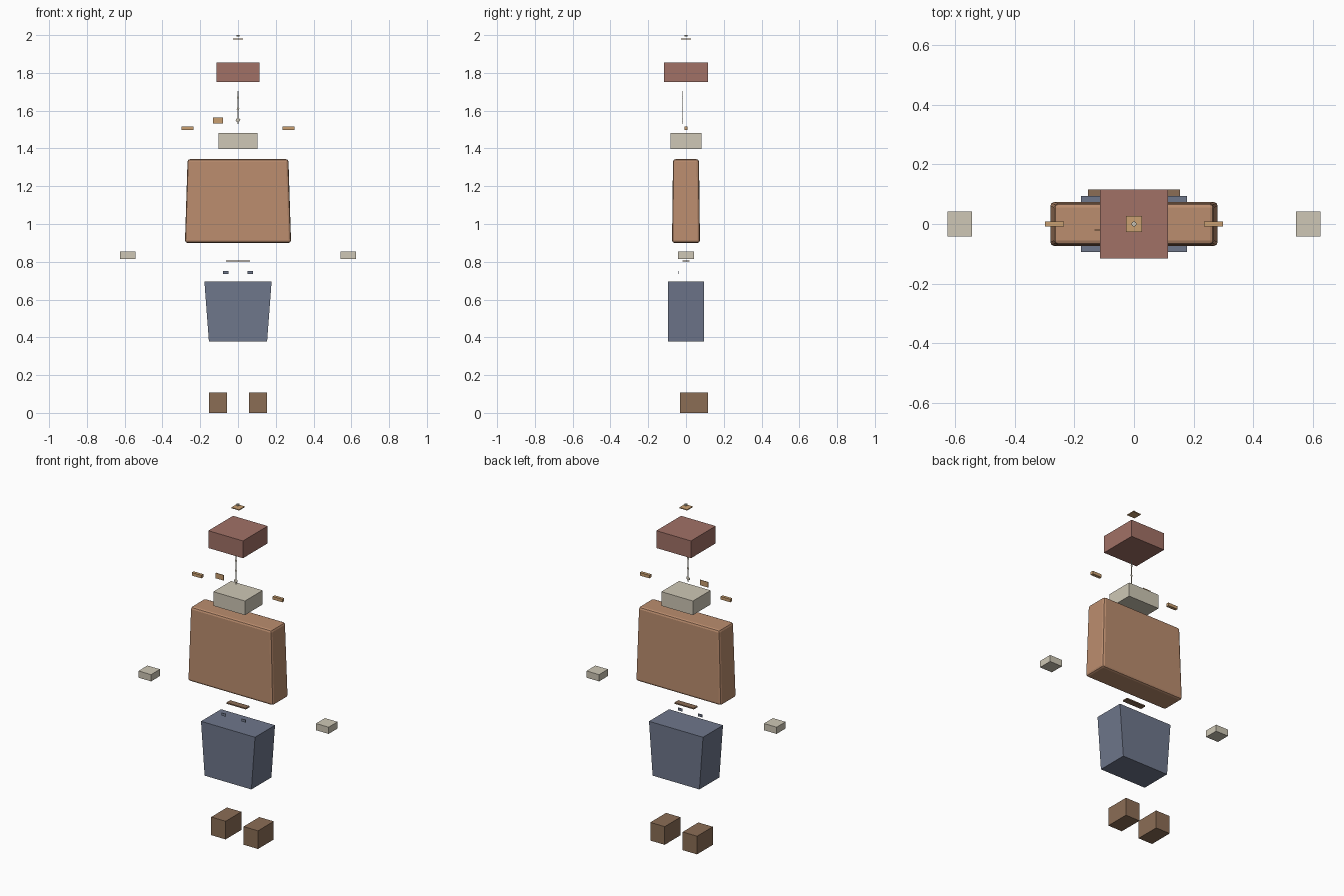
import bpy, bmesh, math

if "Cube" in bpy.data.objects:
    bpy.data.objects.remove(bpy.data.objects["Cube"])


def mat(name, rgb):
    m = bpy.data.materials.new(name)
    m.diffuse_color = [(c / 255) ** 2.2 for c in rgb] + [1]
    m.use_nodes = True
    m.node_tree.nodes["Principled BSDF"].inputs["Base Color"].default_value = m.diffuse_color
    return m


HAIR = mat("russet", (160, 112, 102))
TAN = mat("tan", (186, 140, 110))
BONE = mat("bone", (205, 198, 180))
BLUE = mat("slate", (110, 118, 138))
LEATHER = mat("leather", (138, 109, 86))
GOLD = mat("brass", (200, 158, 112))


def finish(name, bm, material):
    bmesh.ops.recalc_face_normals(bm, faces=bm.faces)
    me = bpy.data.meshes.new(name)
    bm.to_mesh(me)
    bm.free()
    ob = bpy.data.objects.new(name, me)
    bpy.context.collection.objects.link(ob)
    me.materials.append(material)
    return ob


def block(name, x, y, z, material, top=(1, 1)):
    """Box between (min, max) ranges; top scales the upper face about its centre."""
    bm = bmesh.new()
    bmesh.ops.create_cube(bm, size=1)
    for v in bm.verts:
        up = v.co.z > 0
        sx, sy = top if up else (1, 1)
        v.co = ((x[0] + x[1]) / 2 + v.co.x * sx * (x[1] - x[0]),
                (y[0] + y[1]) / 2 + v.co.y * sy * (y[1] - y[0]),
                z[1] if up else z[0])
    return finish(name, bm, material)


def disc(name, x, y, z, r, depth, material, sides=8):
    bm = bmesh.new()
    bmesh.ops.create_cone(bm, cap_ends=True, segments=sides, radius1=r,
                          radius2=r, depth=depth)
    bmesh.ops.translate(bm, verts=bm.verts, vec=(x, y, z))
    return finish(name, bm, material)


def flat_bead(name, z, w, h):
    bm = bmesh.new()
    bmesh.ops.create_icosphere(bm, subdivisions=1, radius=1)
    for v in bm.verts:
        v.co = (v.co.x * w, v.co.y * 0.002 - 0.02, v.co.z * h + z)
    return finish(name, bm, BONE)


# main body masses
block("head", (-.114, .114), (-.116, .116), (1.752, 1.855), HAIR)
block("neck_block", (-.104, .104), (-.083, .083), (1.398, 1.482), BONE)
torso = block("torso", (-.281, .281), (-.074, .074), (.90, 1.343), TAN, (.95, .93))
bev = torso.modifiers.new("soft_edges", "BEVEL")
bev.width, bev.segments = .013, 2
block("hips", (-.154, .154), (-.094, .094), (.378, .695), BLUE, (1.155, 1))

# crest above the head
block("crest_plate", (-.026, .026), (-.026, .026), (1.978, 1.983), GOLD)
disc("crest_stud", 0, 0, 1.9965, .009, .007, BONE)

# hanging beads
block("bead_cord", (-.002, .002), (-.021, -.019), (1.53, 1.705), BONE)
for i, (z, w, h) in enumerate(((1.67, .007, .009), (1.61, .008, .009), (1.55, .014, .012))):
    flat_bead(f"bead_{i}", z, w, h)
block("chest_tag", (-.132, -.08), (-.0215, -.0185), (1.531, 1.563), GOLD)

# belt buckle
block("belt_buckle", (-.064, .064), (-.018, .018), (.801, .808), LEATHER)

# paired parts
for side, s in (("left", -1), ("right", 1)):
    def span(a, b):
        return tuple(sorted((s * a, s * b)))
    block(f"shoulder_pin_{side}", span(.235, .298), (-.009, .009), (1.498, 1.516), GOLD)
    block(f"hand_{side}", span(.543, .626), (-.042, .042), (.815, .855), BONE)
    block(f"hip_tab_{side}", span(.051, .08), (-.0415, -.0385), (.736, .752), BLUE)
    block(f"boot_{side}", span(.059, .154), (-.032, .116), (0, .108), LEATHER)
